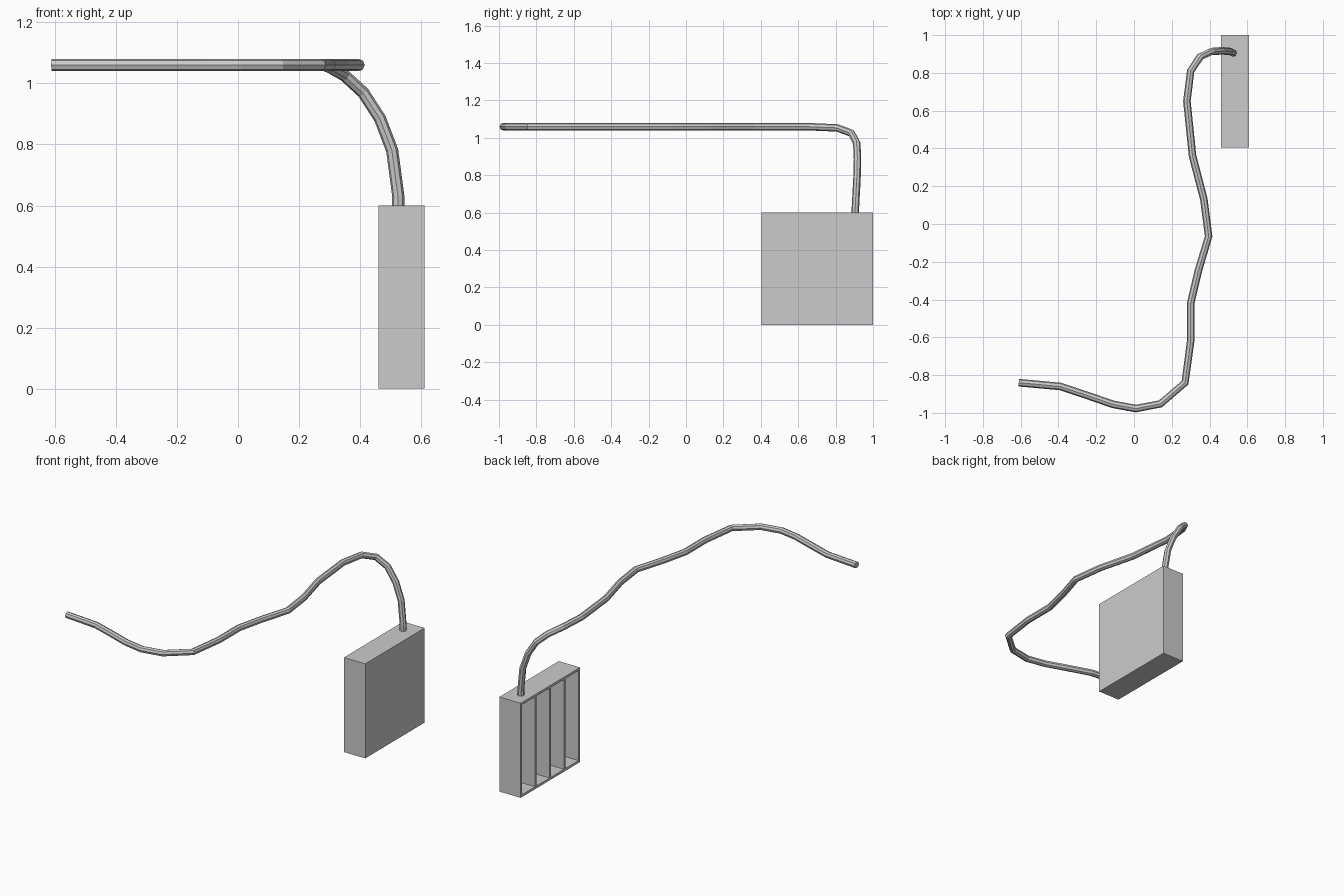
import bpy, bmesh
from mathutils import Vector

if "Cube" in bpy.data.objects:
    bpy.data.objects.remove(bpy.data.objects["Cube"])

X0, X1 = 0.46, 0.61
Y0, Y1 = 0.405, 1.0
H, T = 0.6, 0.015


def box(bm, lo, hi):
    lo, hi = Vector(lo), Vector(hi)
    verts = bmesh.ops.create_cube(bm, size=1)["verts"]
    for v in verts:
        v.co = (lo + hi) / 2 + v.co * (hi - lo)


def add_object(name, bm):
    mesh = bpy.data.meshes.new(name)
    bm.to_mesh(mesh)
    bm.free()
    obj = bpy.data.objects.new(name, mesh)
    bpy.context.collection.objects.link(obj)
    return obj


# Open case: inset the -x side and push it in to leave a thin back wall
bm = bmesh.new()
box(bm, (X0, Y0, 0), (X1, Y1, H))
bm.normal_update()
side = min(bm.faces, key=lambda f: f.calc_center_median().x)
bmesh.ops.inset_region(bm, faces=[side], thickness=T, use_even_offset=True)
floor = bmesh.ops.extrude_discrete_faces(bm, faces=[side])["faces"][0]
for v in floor.verts:
    v.co.x = X1 - T
bmesh.ops.recalc_face_normals(bm, faces=bm.faces)
add_object("case", bm)

# Three upright dividers making four slots
bm = bmesh.new()
for i in range(1, 4):
    y = Y0 + T / 2 + (Y1 - Y0 - T) * i / 4
    box(bm, (X0, y - T / 2, T), (X1 - T, y + T / 2, H - T))
add_object("slot_dividers", bm)

# Bent hose: level run, then a curve down into the case top
Z = 1.06
level = [(-0.61, -0.84), (-0.39, -0.86), (-0.24, -0.91), (-0.11, -0.955),
         (0.01, -0.977), (0.14, -0.952), (0.27, -0.84), (0.30, -0.62),
         (0.30, -0.42), (0.34, -0.25), (0.395, -0.065), (0.37, 0.13),
         (0.31, 0.36), (0.28, 0.65)]
drop = [(0.30, 0.81, 1.053), (0.35, 0.885, 1.025), (0.41, 0.913, 0.97),
        (0.465, 0.917, 0.885), (0.505, 0.914, 0.78), (0.525, 0.906, 0.63),
        (0.525, 0.905, 0.59)]
path = [(x, y, Z) for x, y in level] + drop
curve = bpy.data.curves.new("hose", "CURVE")
curve.dimensions = "3D"
curve.bevel_depth = 0.02
curve.bevel_resolution = 2
curve.use_fill_caps = True
spline = curve.splines.new("POLY")
spline.points.add(len(path) - 1)
for point, co in zip(spline.points, path):
    point.co = (*co, 1)
spline.use_smooth = False
bpy.context.collection.objects.link(bpy.data.objects.new("hose", curve))
